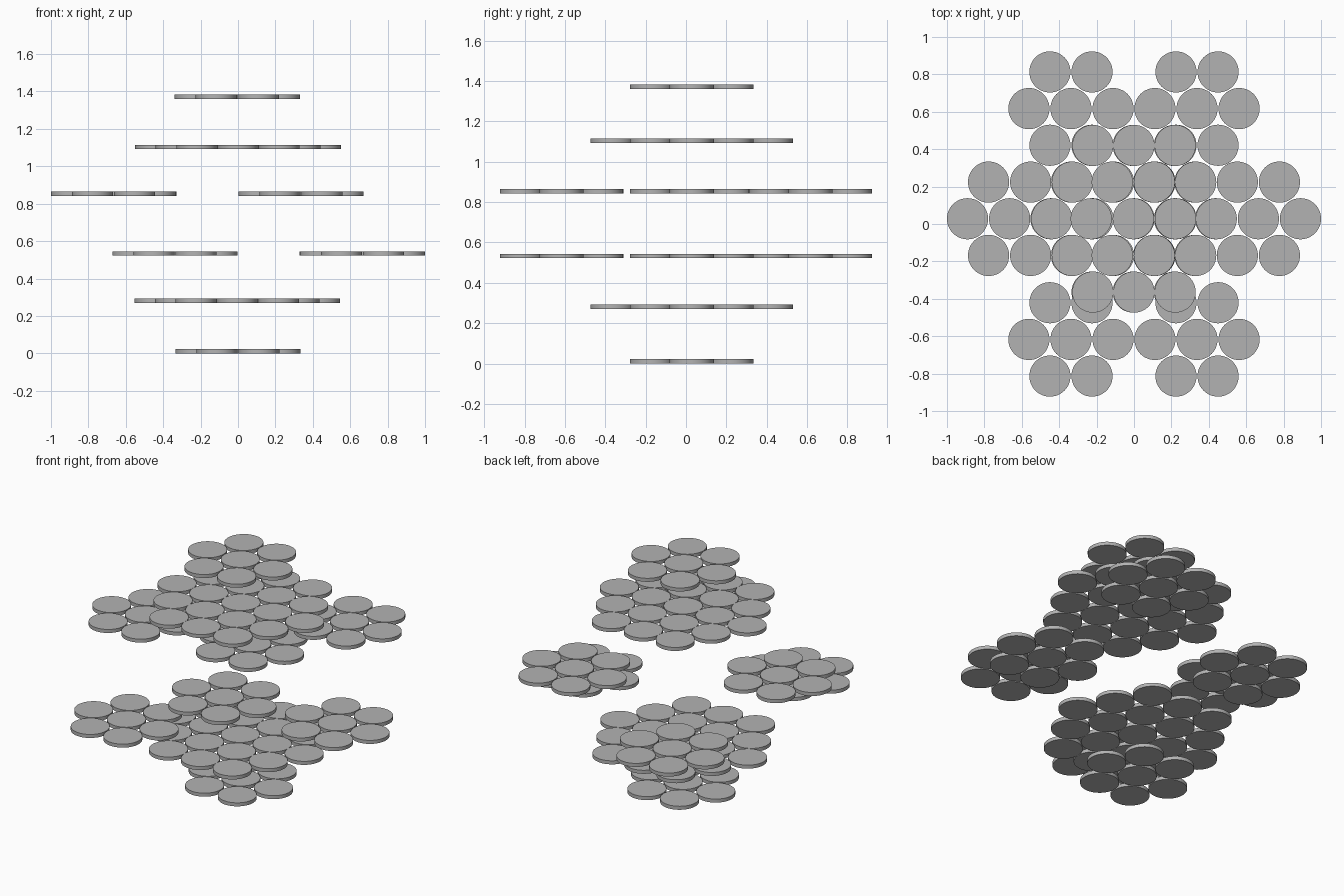
import bpy, bmesh, math
from mathutils import Matrix

cube = bpy.data.objects.get("Cube")
if cube:
    bpy.data.objects.remove(cube, do_unlink=True)

RADIUS, THICKNESS, SIDES = 0.11, 0.022, 48
ROW_STEP = 0.196

grey = bpy.data.materials.new("plain_grey")
grey.use_nodes = True
grey.diffuse_color = (0.45, 0.45, 0.45, 1)
grey.node_tree.nodes["Principled BSDF"].inputs["Base Color"].default_value = (0.45, 0.45, 0.45, 1)


def disc_cluster(name, centre, rings, pitch):
    """Hexagonal patch of flat discs, with the given rings around a middle disc."""
    bm = bmesh.new()
    x, y, z = centre
    for row in range(-rings, rings + 1):
        count = 2 * rings + 1 - abs(row)
        for i in range(count):
            offset = (i - (count - 1) / 2) * pitch
            bmesh.ops.create_cone(
                bm, cap_ends=True, segments=SIDES, radius1=RADIUS, radius2=RADIUS,
                depth=THICKNESS,
                matrix=Matrix.Translation((x + offset, y + row * ROW_STEP, z)))
    mesh = bpy.data.meshes.new(name)
    bm.to_mesh(mesh)
    bm.free()
    mesh.materials.append(grey)
    obj = bpy.data.objects.new(name, mesh)
    bpy.context.collection.objects.link(obj)
    bpy.ops.object.select_all(action='DESELECT')
    obj.select_set(True)
    bpy.context.view_layer.objects.active = obj
    bpy.ops.object.shade_smooth_by_angle(angle=math.radians(30))


MID_Y = 0.028
SMALL, LARGE = (1, 0.225), (2, 0.22)

# Small caps and large hexagons at the bottom and top
disc_cluster("bottom_cap", (0, MID_Y, 0.011), *SMALL)
disc_cluster("lower_hexagon", (-0.004, MID_Y, 0.281), *LARGE)
disc_cluster("upper_hexagon", (0, MID_Y, 1.104), *LARGE)
disc_cluster("top_cap", (-0.004, MID_Y, 1.372), *SMALL)

# Two triangles of outer clusters, pointing opposite ways
for level, side, z in (("lower", 1, 0.533), ("upper", -1, 0.853)):
    disc_cluster(level + "_side_cluster", (side * 0.665, MID_Y, z), *SMALL)
    for end, y in (("front", -0.617), ("back", 0.617)):
        disc_cluster(f"{level}_{end}_cluster", (-side * 0.337, y, z), *SMALL)
